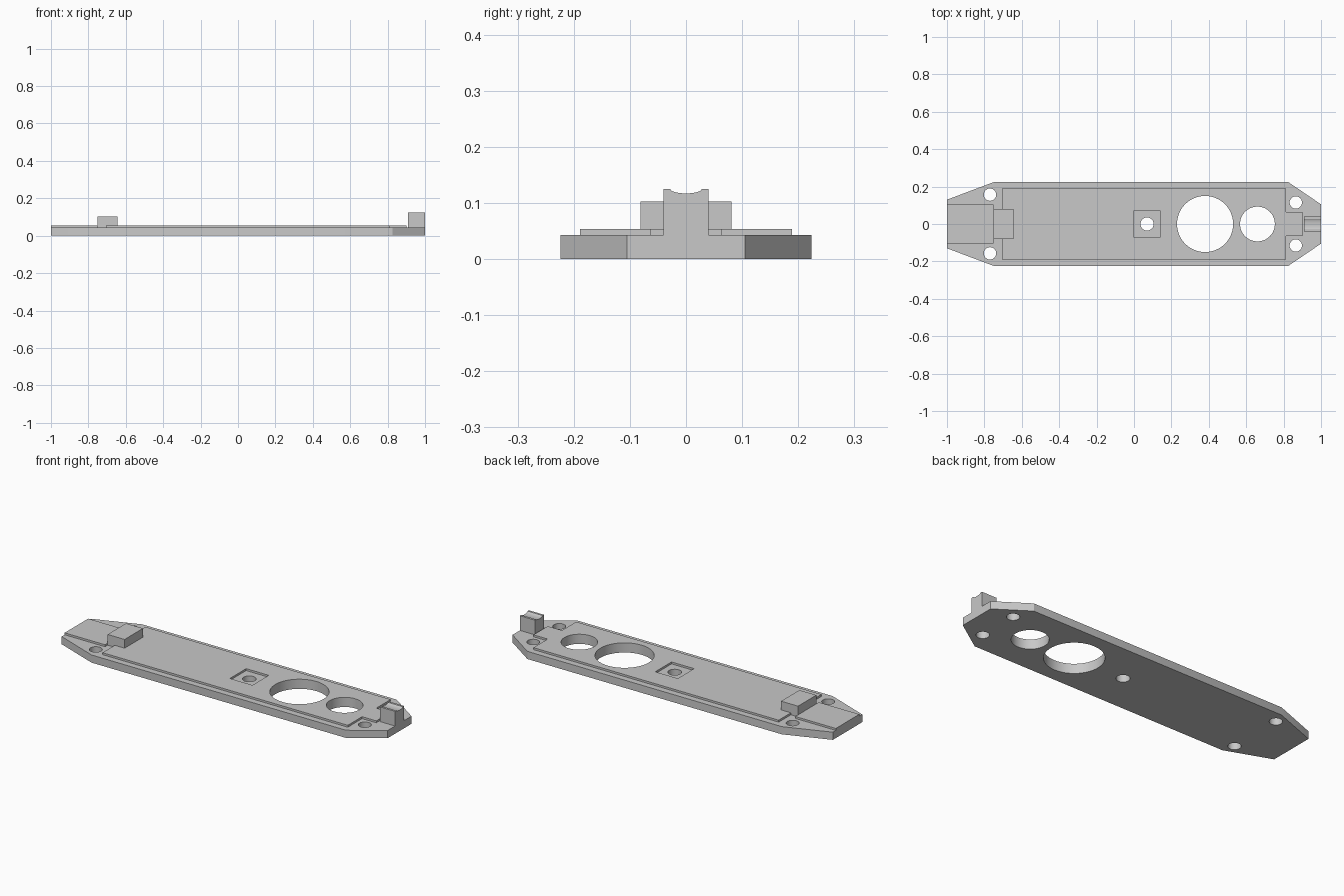
import bpy
import bmesh
import math

cube = bpy.data.objects.get("Cube")
if cube:
    bpy.data.objects.remove(cube, do_unlink=True)

grey = bpy.data.materials.new("light grey")
grey.use_nodes = True
grey.diffuse_color = (0.58, 0.58, 0.58, 1)
grey.node_tree.nodes["Principled BSDF"].inputs["Base Color"].default_value = (0.58, 0.58, 0.58, 1)

BASE_TOP, PANEL_TOP = 0.043, 0.054


def prism(name, points, low, high, axis="z"):
    """Extrude a flat outline along z, or a (y, z) outline along x."""
    def place(p, h):
        return (p[0], p[1], h) if axis == "z" else (h, p[0], p[1])
    bm = bmesh.new()
    bottom = [bm.verts.new(place(p, low)) for p in points]
    top = [bm.verts.new(place(p, high)) for p in points]
    bm.faces.new(bottom)
    bm.faces.new(top)
    for i in range(len(points)):
        j = (i + 1) % len(points)
        bm.faces.new((bottom[i], bottom[j], top[j], top[i]))
    bmesh.ops.recalc_face_normals(bm, faces=bm.faces)
    mesh = bpy.data.meshes.new(name)
    bm.to_mesh(mesh)
    bm.free()
    mesh.materials.append(grey)
    obj = bpy.data.objects.new(name, mesh)
    bpy.context.collection.objects.link(obj)
    return obj


def mirrored(half):
    """Complete an outline given by its +y half."""
    return half + [(x, -y) for x, y in reversed(half)]


def rect(x0, x1, half_width):
    return mirrored([(x0, half_width), (x1, half_width)])


def circle(x, y, r, n=64):
    return [(x + r * math.cos(math.tau * i / n), y + r * math.sin(math.tau * i / n))
            for i in range(n)]


def cut(obj, outlines):
    """Cut vertical openings through a part, then bake the result."""
    cutters = []
    for points in outlines:
        cutter = prism("cutter", points, -0.1, 0.2)
        cutter.hide_render = True
        cutters.append(cutter)
        mod = obj.modifiers.new("opening", "BOOLEAN")
        mod.operation = "DIFFERENCE"
        mod.solver = "EXACT"
        mod.object = cutter
    graph = bpy.context.evaluated_depsgraph_get()
    mesh = bpy.data.meshes.new_from_object(obj.evaluated_get(graph))
    obj.modifiers.clear()
    obj.data = mesh
    for cutter in cutters:
        bpy.data.objects.remove(cutter, do_unlink=True)


def smooth(obj):
    for face in obj.data.polygons:
        face.use_smooth = True
    obj.data.set_sharp_from_angle(angle=math.radians(30))


# Openings shared by the plate and the panel
large_hole = circle(0.38, 0, 0.15)
small_hole = circle(0.66, 0, 0.093)
centre_hole = circle(0.07, 0, 0.035)
screw_holes = [circle(x, side * y, 0.033, 32)
               for x, y in ((-0.77, 0.157), (0.865, 0.115)) for side in (1, -1)]

# Base plate with tapered ends
base = prism("base_plate", mirrored([(-1, 0.13), (-0.75, 0.224), (0.825, 0.224), (1, 0.105)]),
             0, BASE_TOP)
cut(base, [large_hole, small_hole, centre_hole] + screw_holes)
smooth(base)

# Raised panel with a narrow tongue and a square recess
panel = prism("raised_panel", mirrored([(-0.706, 0.189), (0.812, 0.189),
                                        (0.812, 0.063), (0.9, 0.063)]), BASE_TOP, PANEL_TOP)
cut(panel, [large_hole, small_hole, rect(0, 0.14, 0.072)])
smooth(panel)

# Raised pad and locating block at the right-hand end
prism("end_pad", rect(-1, -0.75, 0.104), BASE_TOP, PANEL_TOP)
prism("locating_block", rect(-0.75, -0.645, 0.081), BASE_TOP, 0.103)

# Post with a rounded groove along its top
groove = [(0.028 * math.cos(math.pi * i / 16), 0.125 - 0.008 * math.sin(math.pi * i / 16))
          for i in range(17)]
post = prism("grooved_post", [(-0.04, BASE_TOP), (0.04, BASE_TOP), (0.04, 0.125)]
             + groove + [(-0.04, 0.125)], 0.908, 1, axis="x")
smooth(post)
